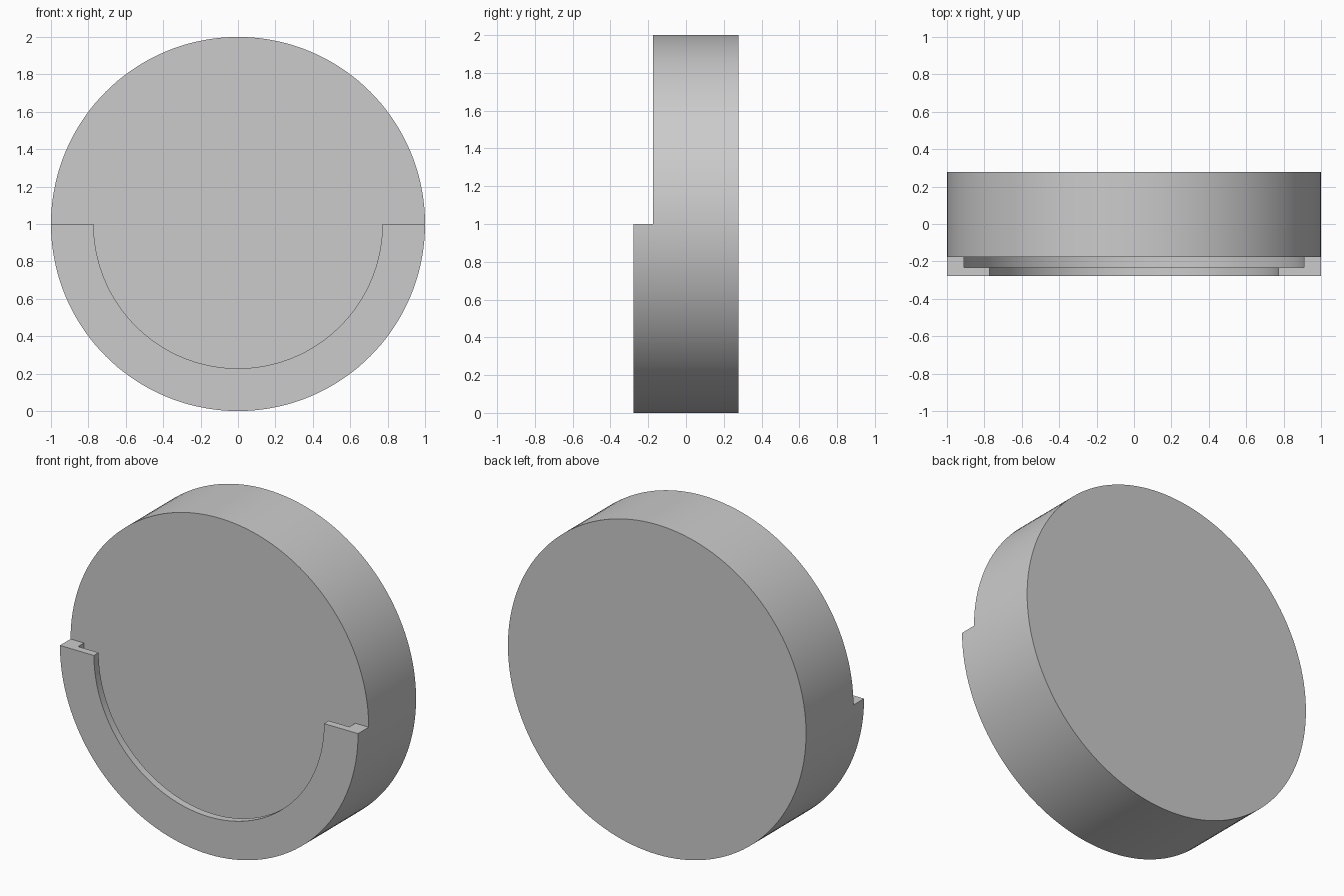
import bpy, bmesh
from math import pi, sin, cos, radians

cube = bpy.data.objects.get("Cube")
if cube:
    bpy.data.objects.remove(cube, do_unlink=True)

RADIUS, GROOVE, OPENING = 1.0, 0.91, 0.772
BACK, FLOOR, STEP, FRONT = 0.278, -0.176, -0.233, -0.278
SEGMENTS = 72  # per half turn

grey = bpy.data.materials.new("light grey")
grey.use_nodes = True
grey.diffuse_color = (0.6, 0.6, 0.6, 1)
grey.node_tree.nodes["Principled BSDF"].inputs["Base Color"].default_value = (0.6, 0.6, 0.6, 1)

bm = bmesh.new()


def point(r, y, angle):
    return bm.verts.new((r * cos(angle), y, 1 + r * sin(angle)))


def lathe_half(profile, start):
    """Sweep an (r, y) profile half a turn around the disc axis."""
    rings = [[point(r, y, start + pi * i / SEGMENTS) for r, y in profile]
             for i in range(SEGMENTS + 1)]
    for a, b in zip(rings, rings[1:]):
        for k in range(len(profile) - 1):
            bm.faces.new((a[k], a[k + 1], b[k + 1], b[k]))


# Undercut lip section, from the outer rim round to the groove floor
lip = [(RADIUS, FLOOR), (RADIUS, FRONT), (OPENING, FRONT),
       (OPENING, STEP), (GROOVE, STEP), (GROOVE, FLOOR)]

# Plain disc above, lipped disc below
lathe_half([(0, BACK), (RADIUS, BACK), (RADIUS, FLOOR), (GROOVE, FLOOR), (0, FLOOR)], 0)
lathe_half([(0, BACK), (RADIUS, BACK)] + lip + [(0, FLOOR)], pi)

# Flat ends of the lip
for angle in (0, pi):
    bm.faces.new([point(r, y, angle) for r, y in lip])

# Weld halves and collapse the centre points
bmesh.ops.remove_doubles(bm, verts=bm.verts, dist=0.0005)
bmesh.ops.recalc_face_normals(bm, faces=bm.faces)

mesh = bpy.data.meshes.new("lipped_disc")
bm.to_mesh(mesh)
bm.free()
mesh.materials.append(grey)
disc = bpy.data.objects.new("lipped_disc", mesh)
bpy.context.collection.objects.link(disc)

bpy.ops.object.select_all(action="DESELECT")
disc.select_set(True)
bpy.context.view_layer.objects.active = disc
bpy.ops.object.shade_smooth_by_angle(angle=radians(30))
